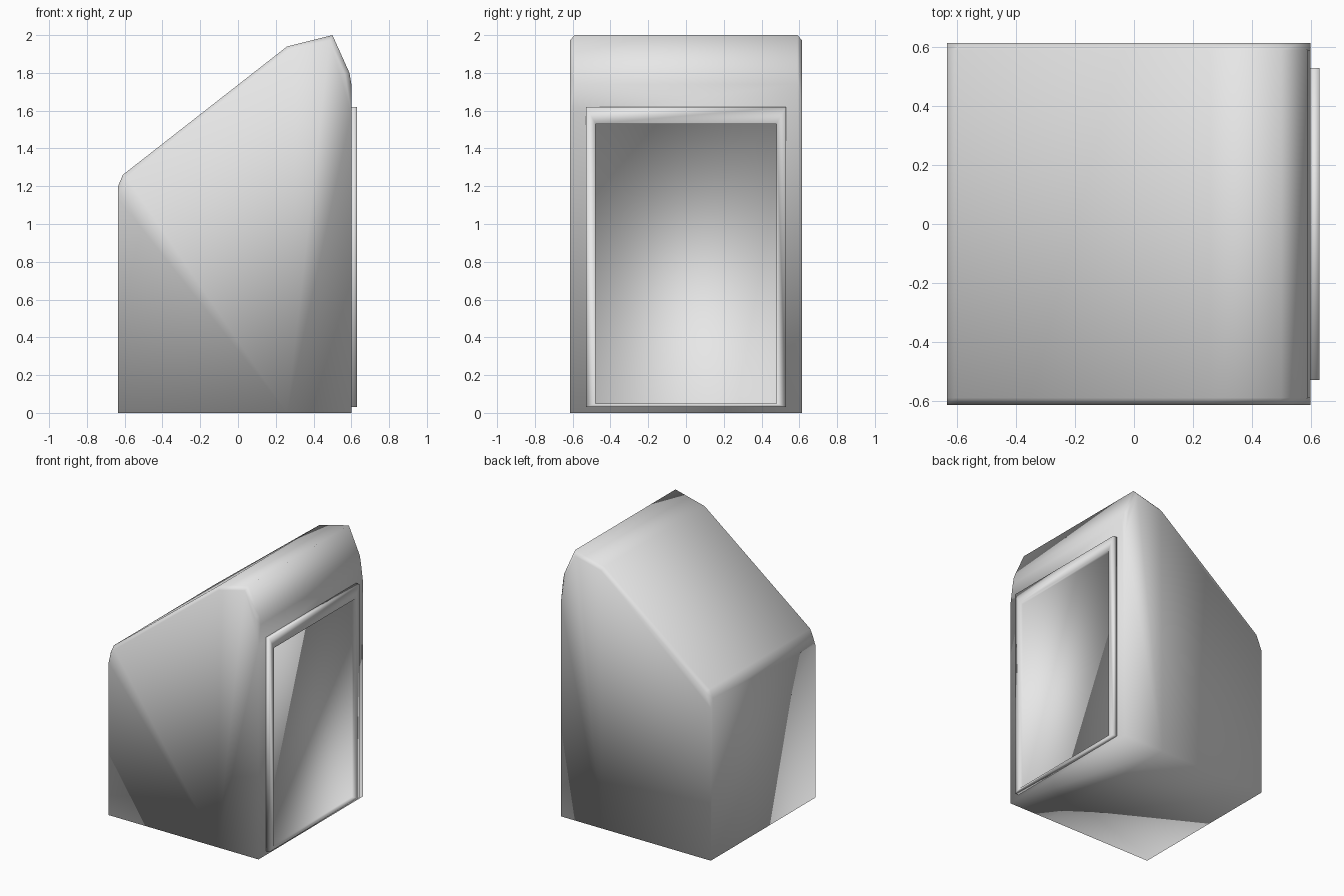
import bpy
import bmesh

cube = bpy.data.objects.get("Cube")
if cube:
    bpy.data.objects.remove(cube, do_unlink=True)

grey = bpy.data.materials.new("plain_grey")
grey.use_nodes = True
grey.diffuse_color = (0.8, 0.8, 0.8, 1)
grey.node_tree.nodes["Principled BSDF"].inputs["Base Color"].default_value = (0.8, 0.8, 0.8, 1)


def finish(name, bm):
    bmesh.ops.recalc_face_normals(bm, faces=bm.faces)
    mesh = bpy.data.meshes.new(name)
    bm.to_mesh(mesh)
    bm.free()
    mesh.materials.append(grey)
    mesh.shade_smooth()
    obj = bpy.data.objects.new(name, mesh)
    bpy.context.collection.objects.link(obj)
    return obj


def bridge(bm, a, b):
    n = len(a)
    return [bm.faces.new((a[i], a[(i + 1) % n], b[(i + 1) % n], b[i])) for i in range(n)]


# Cabinet: a sloped side profile drawn across the width
profile = [(-0.635, 0), (-0.635, 1.2), (-0.61, 1.26), (0.26, 1.94), (0.5, 2.0),
           (0.59, 1.8), (0.6, 1.74), (0.6, 0), (0.26, 0)]
bm = bmesh.new()
sides = [[bm.verts.new((x, y, z)) for x, z in profile] for y in (-0.615, 0.615)]
bridge(bm, *sides)
for s in sides:
    bm.faces.new([s[i] for i in (0, 1, 2, 3, 8)])
    bm.faces.new([s[i] for i in (3, 4, 5, 6, 7, 8)])
bmesh.ops.recalc_face_normals(bm, faces=bm.faces)

# Small chamfer along both roof edges
roof = [bm.edges.get((s[i], s[i + 1])) for s in sides for i in range(1, 6)]
bmesh.ops.bevel(bm, geom=roof, offset=0.025, segments=1, affect='EDGES', profile=0.5)
finish("cabinet", bm)


# Door frame with a shallow sunken panel
def rect(bm, x, half, low, high):
    return [bm.verts.new((x, y, z)) for y, z in
            ((-half, low), (half, low), (half, high), (-half, high))]


bm = bmesh.new()
loops = [rect(bm, 0.598, 0.53, 0.03, 1.62),
         rect(bm, 0.63, 0.53, 0.03, 1.62),
         rect(bm, 0.63, 0.478, 0.05, 1.53),
         rect(bm, 0.605, 0.478, 0.05, 1.53)]
for a, b in zip(loops, loops[1:]):
    bridge(bm, a, b)
bm.faces.new(loops[0])
bm.faces.new(loops[-1])
finish("door_frame", bm)
